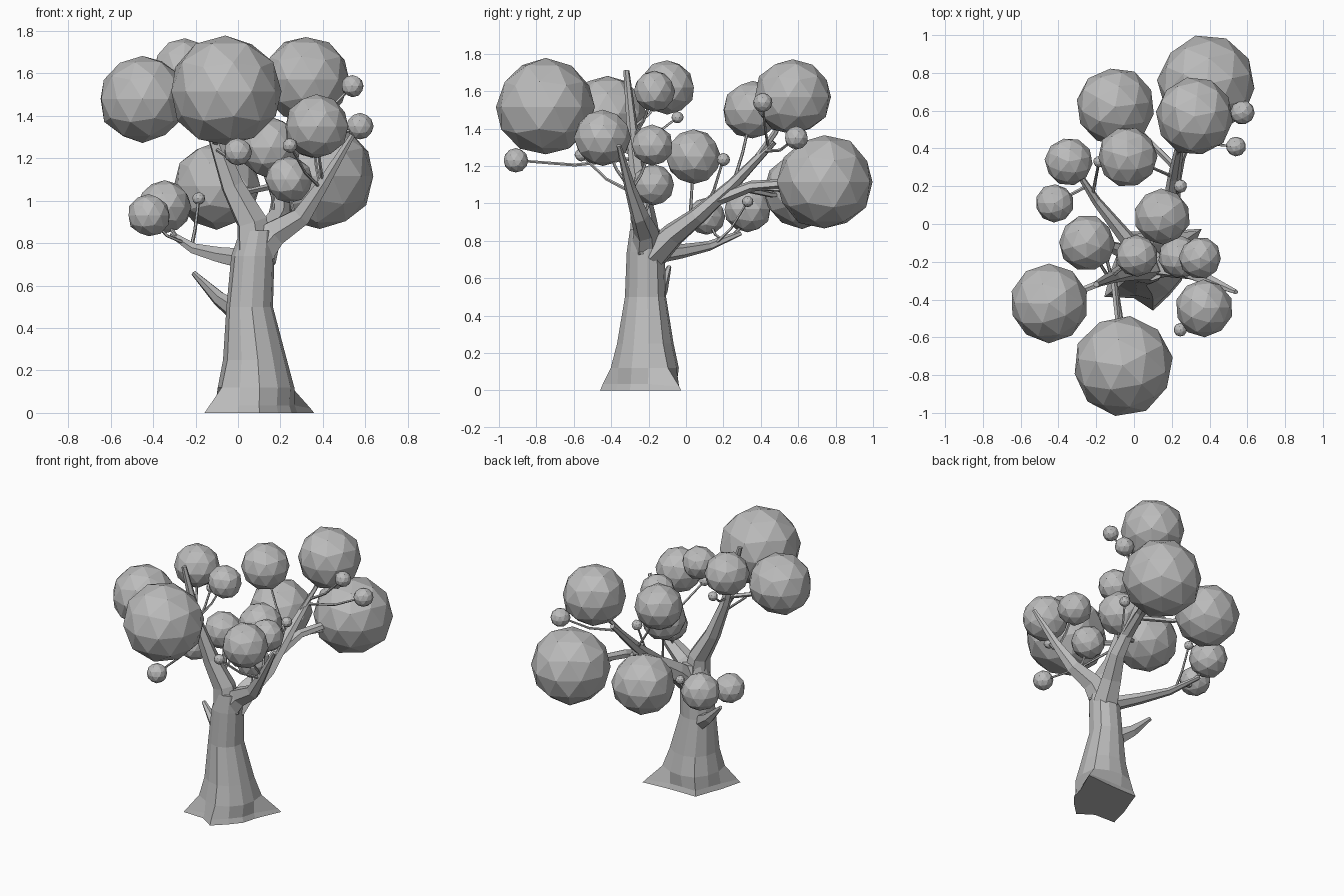
import bpy, bmesh, math, random
from mathutils import Vector

random.seed(4)
cube = bpy.data.objects.get("Cube")
if cube:
    bpy.data.objects.remove(cube)

grey = bpy.data.materials.new("plain grey")
grey.use_nodes = True
colour = (0.5, 0.5, 0.5, 1)
grey.diffuse_color = colour
grey.node_tree.nodes["Principled BSDF"].inputs["Base Color"].default_value = colour


def finish(bm, name):
    bmesh.ops.recalc_face_normals(bm, faces=bm.faces)
    mesh = bpy.data.meshes.new(name)
    bm.to_mesh(mesh)
    bm.free()
    mesh.materials.append(grey)
    obj = bpy.data.objects.new(name, mesh)
    bpy.context.collection.objects.link(obj)
    return obj


def skin(rings, name):
    """Join rings of points into a closed, faceted tube."""
    bm = bmesh.new()
    loops = [[bm.verts.new(p) for p in ring] for ring in rings]
    n = len(loops[0])
    for a, b in zip(loops, loops[1:]):
        for i in range(n):
            j = (i + 1) % n
            bm.faces.new((a[i], a[j], b[j], b[i]))
    bm.faces.new(loops[0])
    bm.faces.new(loops[-1])
    return finish(bm, name)


def limb(name, path, r0, r1, sides=6):
    """Tapered branch along a path."""
    pts = [Vector(p) for p in path]
    last = len(pts) - 1
    rings = []
    side = None
    for i, p in enumerate(pts):
        d = (pts[min(i + 1, last)] - pts[max(i - 1, 0)]).normalized()
        if side is None:
            side = d.orthogonal()
        side = (side - d * side.dot(d)).normalized()
        up = d.cross(side)
        r = r0 + (r1 - r0) * i / last
        ring = []
        for k in range(sides):
            t = math.tau * k / sides
            ring.append(p + (side * math.cos(t) + up * math.sin(t)) * r * (1 if k % 2 else 0.85))
        rings.append(ring)
    return skin(rings, name)


def twig(name, start, end, r=0.011):
    """Thin bent stalk from a limb to a leaf ball."""
    a, b = Vector(start), Vector(end)
    mid = a.lerp(b, 0.5) + Vector((0, 0, -0.03))
    limb(name, [a, mid, b], r, r * 0.7, 5)


def ball(name, x, y, z, r):
    bm = bmesh.new()
    bmesh.ops.create_icosphere(bm, subdivisions=2, radius=r * 1.02)
    turn = random.uniform(0, math.tau)
    c, s = math.cos(turn), math.sin(turn)
    for v in bm.verts:
        p = v.co * random.uniform(0.97, 1.02)
        v.co = (x + p.x * c - p.y * s, y + p.x * s + p.y * c, z + p.z * 0.98)
    finish(bm, name)


# Trunk with root flare
roots = [.2, .34, .2, .18, .22, .18, .2, .29, .19, .24, .19, .19]
levels = [(0, .08, -.22, 0, 1), (.035, .08, -.22, 0, .94), (.12, .085, -.215, .145, .18),
          (.25, .08, -.215, .135, .08), (.5, .055, -.215, .1, .05),
          (.74, .07, -.215, .1, .01), (.86, .09, -.22, .08, 0)]
rings = []
for z, cx, cy, core, flare in levels:
    ring = []
    for k, reach in enumerate(roots):
        t = math.radians(5 + 30 * k)
        r = core + reach * flare
        # Roots sink towards the ground at their tips
        drop = 0.6 if z == .035 and reach > .25 else 1
        ring.append((cx + r * math.cos(t), cy + r * math.sin(t), z * drop))
    rings.append(ring)
skin(rings, "trunk")

# Main limbs
limb("front_limb", [(.08, -.22, .72), (.06, -.23, .9), (-.03, -.25, 1.07),
                    (-.11, -.28, 1.3), (-.2, -.32, 1.71)], .1, .018)
limb("left_limb", [(.09, -.22, .76), (.17, -.22, .85), (.3, -.25, .93),
                   (.4, -.3, 1.08), (.54, -.36, 1.31)], .09, .014)
limb("back_limb", [(.09, -.18, .72), (.13, -.07, .83), (.19, .06, .93),
                   (.21, .25, 1.1), (.25, .47, 1.33)], .09, .02)
limb("rear_fork", [(.2, .17, 1.02), (.24, .35, 1.09), (.34, .6, 1.11)], .04, .025)
limb("right_limb", [(.04, -.18, .72), (-.08, -.03, .74), (-.2, .12, .77),
                    (-.31, .29, .84)], .055, .015)
limb("broken_stub", [(.03, -.18, .46), (-.09, -.13, .54), (-.21, -.09, .66)], .065, .014)

# Leaf balls: position, radius, and where the stalk leaves its limb
balls = [
    (.385, .74, 1.115, .255, (.24, .35, 1.09)),
    (.32, .57, 1.57, .205, (.23, .38, 1.24)),
    (-.1, .62, 1.07, .205, (.22, .3, 1.08)),
    (-.035, .355, 1.5, .155, (.21, .25, 1.1)),
    (-.345, .33, .97, .125, (-.28, .24, .82)),
    (-.42, .11, .93, .1, (-.25, .2, .8)),
    (.15, .04, 1.25, .145, (.17, .02, .9)),
    (-.25, -.1, 1.62, .145, (-.13, -.29, 1.4)),
    (-.45, -.42, 1.48, .205, (-.12, -.29, 1.35)),
    (-.06, -.75, 1.515, .26, (-.11, -.28, 1.27)),
    (.37, -.445, 1.35, .15, (.4, -.3, 1.08)),
    (.015, -.17, 1.6, .11, (-.12, -.28, 1.35)),
    (.24, -.175, 1.1, .11, (.27, -.24, .91)),
    (.35, -.18, 1.31, .11, (.39, -.3, 1.06)),
    (.575, .59, 1.35, .063, (.24, .42, 1.28)),
    (.54, .41, 1.54, .052, (.24, .44, 1.3)),
    (.245, .2, 1.235, .035, (.2, .1, .97)),
    (.245, -.56, 1.26, .035, (.39, -.29, 1.06)),
    (0, -.91, 1.23, .065, (-.1, -.28, 1.24)),
    (-.185, .33, 1.01, .03, (-.22, .15, .78)),
    (-.18, -.045, 1.46, .032, (-.12, -.28, 1.34)),
]
for n, (x, y, z, r, start) in enumerate(balls, 1):
    ball(f"leaf_ball_{n}", x, y, z, r)
    twig(f"stalk_{n}", start, (x, y, z), .02 if r > .18 else .01)
